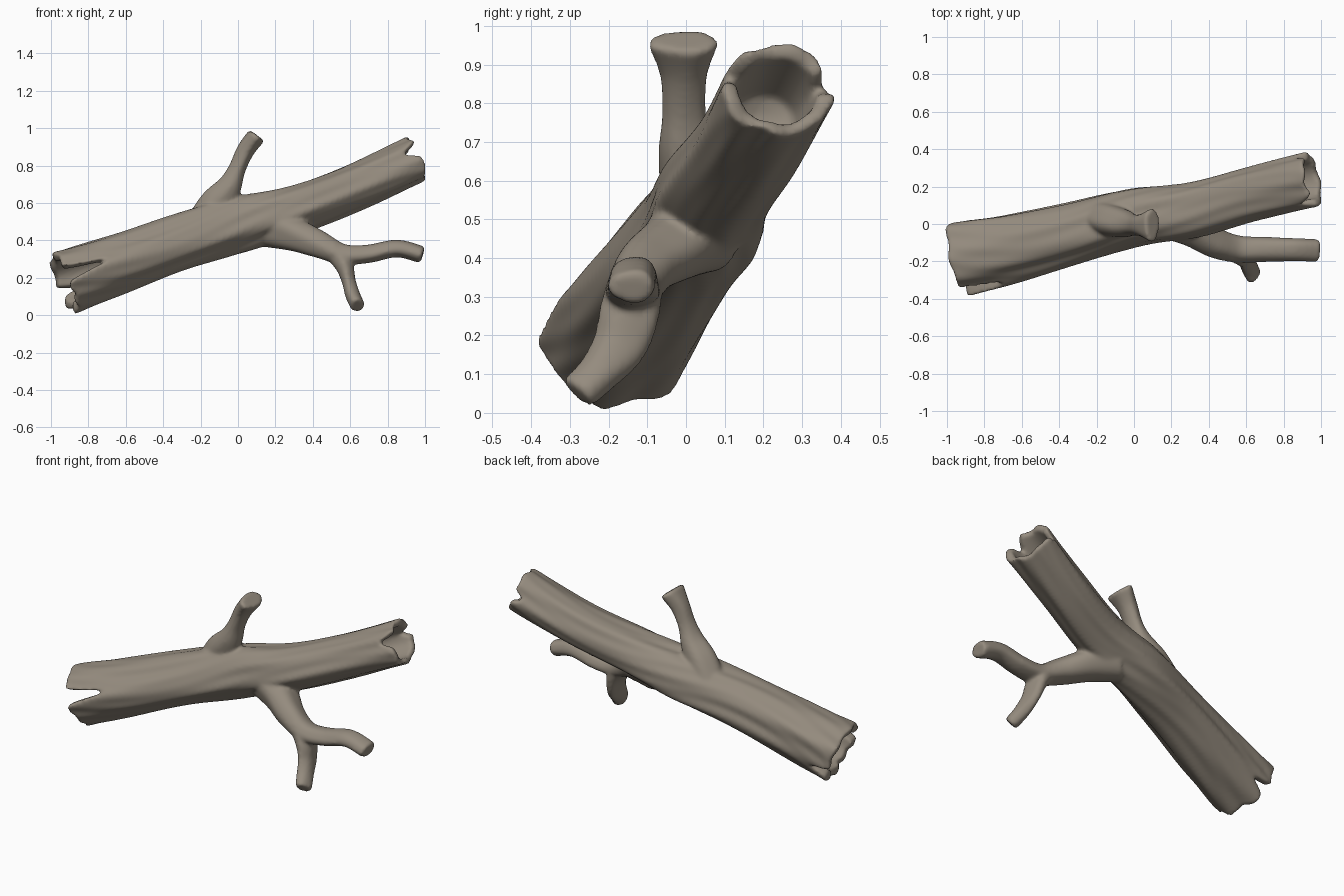
import bpy, bmesh
from math import sin, cos, tau, radians, pi
from mathutils import Vector

cube = bpy.data.objects.get("Cube")
if cube:
    bpy.data.objects.remove(cube, do_unlink=True)

# Bark material
bark = bpy.data.materials.new("grey brown bark")
bark.use_nodes = True
colour = (0.30, 0.26, 0.21, 1)
bark.diffuse_color = colour
bsdf = bark.node_tree.nodes["Principled BSDF"]
bsdf.inputs["Base Color"].default_value = colour
bsdf.inputs["Roughness"].default_value = 0.9


def spline(points, t):
    """Smooth curve through the points, t from 0 to 1."""
    n = len(points) - 1
    i = min(max(int(t * n), 0), n - 1)
    f = t * n - i
    a, b, c, d = (points[min(max(k, 0), n)] for k in (i - 1, i, i + 1, i + 2))
    return [q + 0.5 * f * ((r - p) + f * ((2*p - 5*q + 4*r - s) + f * (3*q - p - 3*r + s)))
            for p, q, r, s in zip(a, b, c, d)]


def skin(name, rings):
    """Skin a list of rings into a closed object."""
    bm = bmesh.new()
    rows = [[bm.verts.new(p) for p in ring] for ring in rings]
    n = len(rows[0])
    for lo, hi in zip(rows, rows[1:]):
        for k in range(n):
            bm.faces.new((lo[k], lo[(k + 1) % n], hi[(k + 1) % n], hi[k]))
    bm.faces.new(rows[0])
    bm.faces.new(rows[-1])
    bmesh.ops.recalc_face_normals(bm, faces=bm.faces)
    mesh = bpy.data.meshes.new(name)
    bm.to_mesh(mesh)
    bm.free()
    mesh.materials.append(bark)
    obj = bpy.data.objects.new(name, mesh)
    bpy.context.collection.objects.link(obj)
    return obj


# Trunk: centre x, y, z, half width, half height
trunk_path = [(-0.935, -0.183, 0.175, 0.2, 0.17), (-0.63, -0.12, 0.28, 0.182, 0.158),
              (-0.32, -0.045, 0.39, 0.165, 0.15), (0.0, 0.035, 0.485, 0.155, 0.15),
              (0.31, 0.075, 0.57, 0.147, 0.13), (0.62, 0.16, 0.685, 0.142, 0.124),
              (0.955, 0.24, 0.838, 0.147, 0.126)]
axis = Vector((1.9, 0.42, 0.65)).normalized()
front = Vector((axis.y, -axis.x, 0)).normalized()
up = axis.cross(front)
up *= 1 if up.z > 0 else -1

# Splits in the ends: angle from the front, depth, half width in degrees
splits_right = [(20, 0.14, 17), (205, 0.08, 14), (255, 0.02, 14), (300, 0.025, 14), (335, 0.015, 12)]
splits_left = [(33, 0.055, 24), (170, 0.05, 18), (90, 0.012, 25)]


def split_depth(splits, a):
    total = 0
    for centre, depth, width in splits:
        gap = abs((a - radians(centre) + pi) % tau - pi)
        total += depth * max(0, 1 - gap / radians(width))
    return total


def trunk_point(t, a, scale):
    x, y, z, w, h = spline(trunk_path, t)
    # lengthwise bark ridges that twist slowly along the trunk
    ridge = (1 + 0.035 * sin(5 * a + 3 * t + 1) + 0.025 * sin(8 * a - 5 * t)
             + 0.02 * sin(3 * a + 9 * t) + 0.012 * sin(13 * a + 4 * t + 7 * sin(6 * t)))
    size = ridge if scale == 1 else scale
    return Vector((x, y, z)) + front * (cos(a) * w * size) + up * (sin(a) * h * size)


SIDES, STEPS = 96, 60
angles = [tau * k / SIDES for k in range(SIDES)]
start = [split_depth(splits_right, a) + 0.006 * sin(7 * a) for a in angles]
end = [1 - split_depth(splits_left, a) - 0.005 * sin(6 * a) for a in angles]


def trunk_ring(f, scale=1.0, inset=0.0):
    """Ring at fraction f between the torn ends, moved inwards by inset."""
    return [trunk_point(s + (e - s) * f + inset, a, scale)
            for a, s, e in zip(angles, start, end)]


def level_ring(t, scale):
    return [trunk_point(t, a, scale) for a in angles]


# Hollow torn ends with the bark between them
rings = [level_ring(0.16, 0.25), level_ring(0.15, 0.58), trunk_ring(0, 0.7, 0.005)]
rings += [trunk_ring(0, 0.93, -0.003)]
rings += [trunk_ring(i / STEPS) for i in range(STEPS + 1)]
rings += [trunk_ring(1, 0.93, 0.003), trunk_ring(1, 0.72, -0.004)]
rings += [level_ring(0.9, 0.6), level_ring(0.89, 0.25)]
trunk = skin("trunk", rings)


def branch(name, path, sides=28, steps=32):
    """Branch through points of x, y, z, radius and sideways radius."""
    rings = []
    for i in range(steps + 1):
        t = i / steps
        x, y, z, r, s = spline(path, t)
        ahead = Vector(spline(path, min(t + 0.02, 1))[:3])
        behind = Vector(spline(path, max(t - 0.02, 0))[:3])
        along = (ahead - behind).normalized()
        side = Vector((0, 1, 0))
        side = (side - along * side.dot(along)).normalized()
        over = along.cross(side)
        ring = []
        for k in range(sides):
            a = tau * k / sides
            bump = 1 + 0.04 * sin(3 * a + 5 * t) + 0.025 * sin(5 * a - 4 * t)
            ring.append(Vector((x, y, z)) + side * (cos(a) * s * bump) + over * (sin(a) * r * bump))
        rings.append(ring)
    # worn rim around the broken tip
    centre = sum(rings[-1], Vector()) / sides
    rings.append([centre + (p - centre) * 0.85 + along * 0.008 for p in rings[-1]])
    return skin(name, rings)


# Broken upright branch, flared where it leaves the trunk
upper = branch("upper_branch", [(-0.16, 0.035, 0.47, 0.13, 0.09), (-0.11, 0.015, 0.59, 0.1, 0.085),
                                (-0.045, 0.0, 0.69, 0.066, 0.072), (-0.005, -0.005, 0.78, 0.047, 0.056),
                                (0.04, -0.005, 0.88, 0.048, 0.062), (0.096, -0.005, 0.957, 0.05, 0.093)])

# Long side branch
side_limb = branch("side_branch", [(0.18, 0.04, 0.48, 0.12, 0.12), (0.31, -0.025, 0.43, 0.09, 0.1),
                                   (0.43, -0.1, 0.38, 0.073, 0.083), (0.56, -0.135, 0.325, 0.055, 0.073),
                                   (0.7, -0.135, 0.328, 0.049, 0.067), (0.85, -0.135, 0.357, 0.047, 0.062),
                                   (0.98, -0.14, 0.325, 0.046, 0.061)])

# Twig dropping from the side branch
twig = branch("twig", [(0.5, -0.125, 0.36, 0.055, 0.065), (0.565, -0.145, 0.27, 0.048, 0.078),
                       (0.592, -0.17, 0.18, 0.037, 0.072), (0.612, -0.22, 0.11, 0.04, 0.057),
                       (0.638, -0.275, 0.055, 0.039, 0.052)])

# Grow the branches into the trunk with soft joints
bpy.ops.object.select_all(action='DESELECT')
for part in (trunk, upper, side_limb, twig):
    part.select_set(True)
bpy.context.view_layer.objects.active = trunk
bpy.ops.object.join()
trunk.name = "branched_log"
fuse = trunk.modifiers.new("fuse", 'REMESH')
fuse.mode = 'VOXEL'
fuse.voxel_size = 0.01
fuse.use_smooth_shade = True
soften = trunk.modifiers.new("soften", 'SMOOTH')
soften.factor = 0.5
soften.iterations = 8
